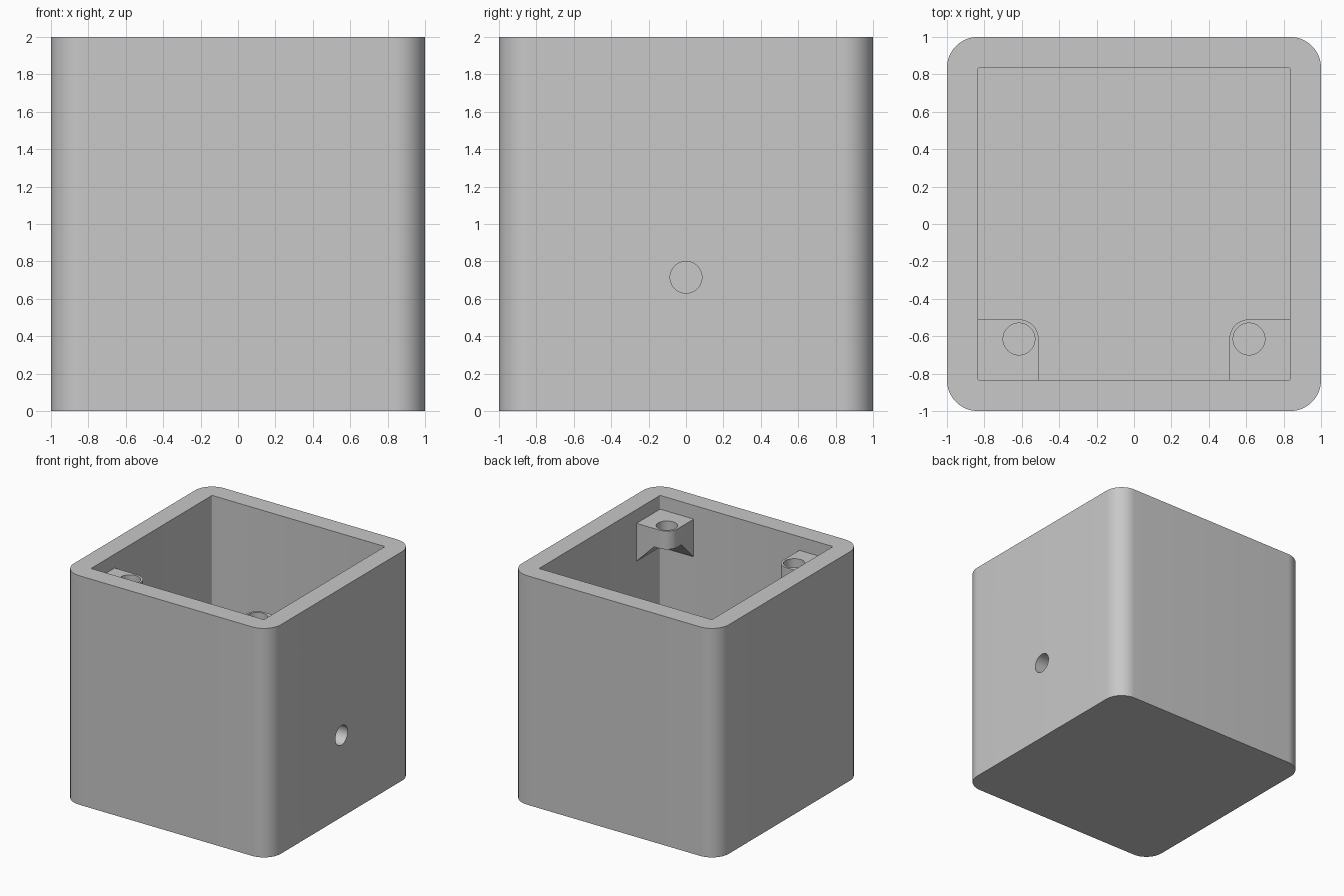
import bpy, bmesh, math

if "Cube" in bpy.data.objects:
    bpy.data.objects.remove(bpy.data.objects["Cube"], do_unlink=True)

GREY = (0.58, 0.58, 0.58, 1)
grey = bpy.data.materials.new("plain grey")
grey.use_nodes = True
grey.diffuse_color = GREY
grey.node_tree.nodes["Principled BSDF"].inputs["Base Color"].default_value = GREY

WALL = 0.165
INNER = 1 - WALL
HOLE_R = 0.085
BOSS_EDGE = 0.51
BOSS_TOP, BOSS_CAP, BOSS_LOW = 1.88, 1.72, 1.55


def loft(name, bottom, top, z0, z1):
    """Solid between two outlines with the same number of points."""
    bm = bmesh.new()
    lo = [bm.verts.new((x, y, z0)) for x, y in bottom]
    hi = [bm.verts.new((x, y, z1)) for x, y in top]
    bm.faces.new(lo)
    bm.faces.new(hi)
    n = len(lo)
    for i in range(n):
        j = (i + 1) % n
        bm.faces.new((lo[i], lo[j], hi[j], hi[i]))
    bmesh.ops.recalc_face_normals(bm, faces=bm.faces)
    mesh = bpy.data.meshes.new(name)
    bm.to_mesh(mesh)
    bm.free()
    mesh.materials.append(grey)
    ob = bpy.data.objects.new(name, mesh)
    bpy.context.collection.objects.link(ob)
    return ob


def arc(cx, cy, r, start, sweep, steps):
    return [(cx + r * math.cos(start + sweep * i / steps),
             cy + r * math.sin(start + sweep * i / steps)) for i in range(steps + 1)]


def rounded_square(half, r, steps):
    c = half - r
    pts = []
    for k, (sx, sy) in enumerate(((1, 1), (-1, 1), (-1, -1), (1, -1))):
        pts += arc(sx * c, sy * c, r, k * math.pi / 2, math.pi / 2, steps)
    return pts


def circle(cx, cy, r):
    return arc(cx, cy, r, 0, 2 * math.pi, 48)[:-1]


def activate(ob):
    bpy.ops.object.select_all(action='DESELECT')
    ob.select_set(True)
    bpy.context.view_layer.objects.active = ob


def cut(ob, cutter):
    mod = ob.modifiers.new("cut", 'BOOLEAN')
    mod.operation = 'DIFFERENCE'
    mod.solver = 'EXACT'
    mod.object = cutter
    activate(ob)
    bpy.ops.object.modifier_apply(modifier=mod.name)
    bpy.data.objects.remove(cutter, do_unlink=True)


# Open box with rounded vertical corners
outline = rounded_square(1, WALL, 16)
box = loft("box_body", outline, outline, 0, 2)
cavity = rounded_square(INNER, 0.01, 4)
cut(box, loft("cavity_cutter", cavity, cavity, WALL, 2.2))

# Round cable hole through the left wall
disc = circle(0, 0, HOLE_R)
drill = loft("hole_cutter", disc, disc, -0.2, 0.2)
drill.location = (1 - WALL / 2, 0, 0.715)
drill.rotation_euler = (0, math.pi / 2, 0)
cut(box, drill)
parts = [box]

# Screw bosses in the two front corners, undercut by 45 degree slopes
for side, label in ((1, "left"), (-1, "right")):
    def flip(points):
        return [(side * x, y) for x, y in points]

    r = 0.105
    back = INNER + 0.02
    c = BOSS_EDGE + r
    profile = flip([(back, -back), (back, -BOSS_EDGE)]
                   + arc(c, -c, r, math.pi / 2, math.pi / 2, 14)
                   + [(BOSS_EDGE, -back)])
    boss = loft("screw_boss_" + label, profile, profile, BOSS_LOW, BOSS_TOP)

    def square(a, b):
        return flip([(a, -a), (a, -b), (b, -b), (b, -a)])

    low = BOSS_LOW - 0.01
    cut(boss, loft("slope_cutter", square(INNER + 0.01, 0.3),
                   square(INNER - (BOSS_CAP - BOSS_LOW), 0.3), low, BOSS_CAP))
    disc = circle(side * c, -c, HOLE_R)
    cut(boss, loft("screw_cutter", disc, disc, 1.4, 2.1))
    parts.append(boss)

for ob in parts:
    activate(ob)
    bpy.ops.object.shade_smooth_by_angle(angle=math.radians(30))
